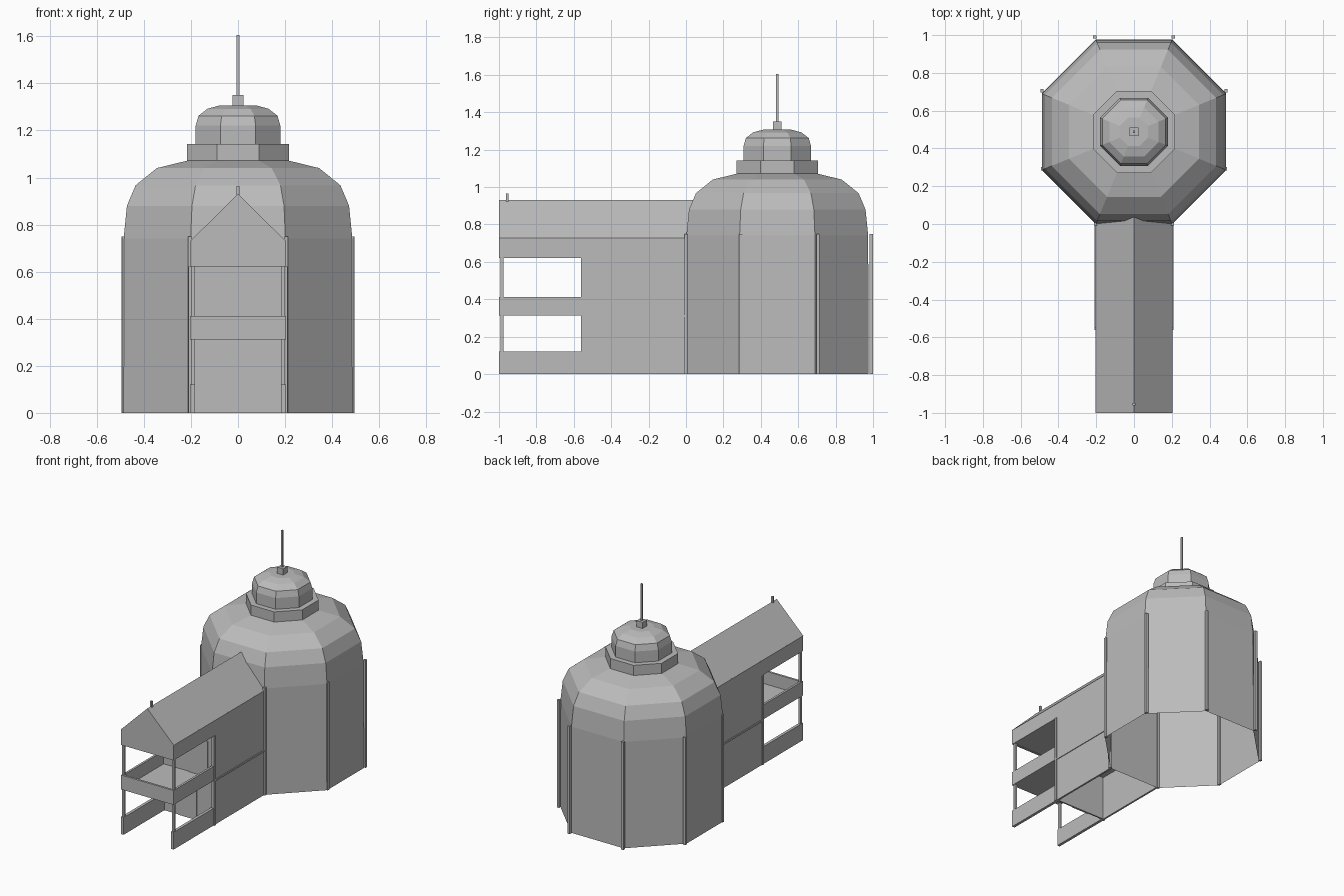
import bpy, bmesh, math

cube = bpy.data.objects.get("Cube")
if cube:
    bpy.data.objects.remove(cube, do_unlink=True)

grey = bpy.data.materials.new("plain grey")
grey.use_nodes = True
tone = (0.5, 0.5, 0.5, 1)
grey.diffuse_color = tone
grey.node_tree.nodes["Principled BSDF"].inputs["Base Color"].default_value = tone

CY = 0.488                      # tower axis
K = 1 / math.cos(math.pi / 8)   # apothem to corner radius


def finish(name, bm):
    bmesh.ops.recalc_face_normals(bm, faces=bm.faces)
    mesh = bpy.data.meshes.new(name)
    bm.to_mesh(mesh)
    bm.free()
    mesh.materials.append(grey)
    ob = bpy.data.objects.new(name, mesh)
    bpy.context.collection.objects.link(ob)
    return ob


def box(name, x, y, z):
    bm = bmesh.new()
    bmesh.ops.create_cube(bm, size=1)
    for v in bm.verts:
        for i, (a, b) in enumerate((x, y, z)):
            v.co[i] = a if v.co[i] < 0 else b
    return finish(name, bm)


def octagon(name, profile, cap=True):
    """Stack octagon rings given as (apothem, height)."""
    bm = bmesh.new()
    rings = []
    for r, z in profile:
        angles = [math.pi / 8 + i * math.pi / 4 for i in range(8)]
        rings.append([bm.verts.new((r * K * math.cos(a), CY + r * K * math.sin(a), z))
                      for a in angles])
    for low, high in zip(rings, rings[1:]):
        for i in range(8):
            j = (i + 1) % 8
            bm.faces.new((low[i], low[j], high[j], high[i]))
    if cap:
        bm.faces.new(rings[-1])
    return finish(name, bm)


# Tower, open underneath
octagon("tower", [(0.488, 0), (0.486, 0.74), (0.472, 0.88), (0.435, 0.967),
                  (0.345, 1.04), (0.21, 1.073)])
octagon("lantern_base", [(0.2, 1.06), (0.217, 1.07), (0.217, 1.142), (0.18, 1.142)])
octagon("lantern_dome", [(0.18, 1.14), (0.18, 1.22), (0.168, 1.262),
                         (0.13, 1.292), (0.075, 1.307)])
box("finial_block", (-0.023, 0.023), (CY - 0.023, CY + 0.023), (1.3, 1.35))
box("spire", (-0.006, 0.006), (CY - 0.006, CY + 0.006), (1.35, 1.605))

# Corner columns and the mirrored wing parts
for side, s in (("left", 1), ("right", -1)):
    def pair(name, x, y, z):
        box(side + "_" + name, sorted((s * x[0], s * x[1])), y, z)

    for name, cx, cy in (("front_column", 0.204, 0), ("fore_column", 0.484, 0.293),
                         ("aft_column", 0.487, 0.706), ("back_column", 0.207, 0.99)):
        pair(name, (cx - 0.009, cx + 0.009), (cy - 0.009, cy + 0.009), (0, 0.75))

    pair("wing_wall", (0.19, 0.203), (-0.55, 0), (0, 0.73))
    pair("wing_moulding", (0.2, 0.208), (-0.55, 0), (0.304, 0.316))
    pair("wing_pilaster", (0.19, 0.21), (-0.562, -0.545), (0, 0.622))
    pair("porch_parapet", (0.183, 0.203), (-1, -0.55), (0, 0.12))
    pair("balcony_rail", (0.188, 0.203), (-1, -0.55), (0.312, 0.412))
    pair("porch_beam", (0.188, 0.203), (-1, -0.55), (0.622, 0.73))
    pair("porch_post", (0.184, 0.2), (-0.992, -0.975), (0, 0.625))

# Wing front wall, floors and front bands
box("wing_front_wall", (-0.195, 0.195), (-0.55, -0.54), (0, 0.63))
box("upper_floor", (-0.19, 0.19), (-0.99, 0), (0.312, 0.322))
box("porch_ceiling", (-0.19, 0.19), (-0.99, -0.545), (0.625, 0.635))
box("balcony_front_rail", (-0.2, 0.2), (-1, -0.985), (0.312, 0.412))
box("gable_beam", (-0.2, 0.2), (-1, -0.985), (0.622, 0.73))
box("lower_door", (-0.07, 0.07), (-0.555, -0.55), (0, 0.25))
box("upper_door", (0.01, 0.155), (-0.555, -0.55), (0.322, 0.57))

# Gabled roof
bm = bmesh.new()
front, back = [[bm.verts.new((x, y, z)) for x, z in
                ((-0.205, 0.728), (0.205, 0.728), (0, 0.93))] for y in (-1, 0.04)]
bm.faces.new(front)
bm.faces.new(back)
for i in range(3):
    j = (i + 1) % 3
    bm.faces.new((front[i], front[j], back[j], back[i]))
finish("gable_roof", bm)
box("ridge_peg", (-0.007, 0.007), (-0.962, -0.948), (0.92, 0.965))
